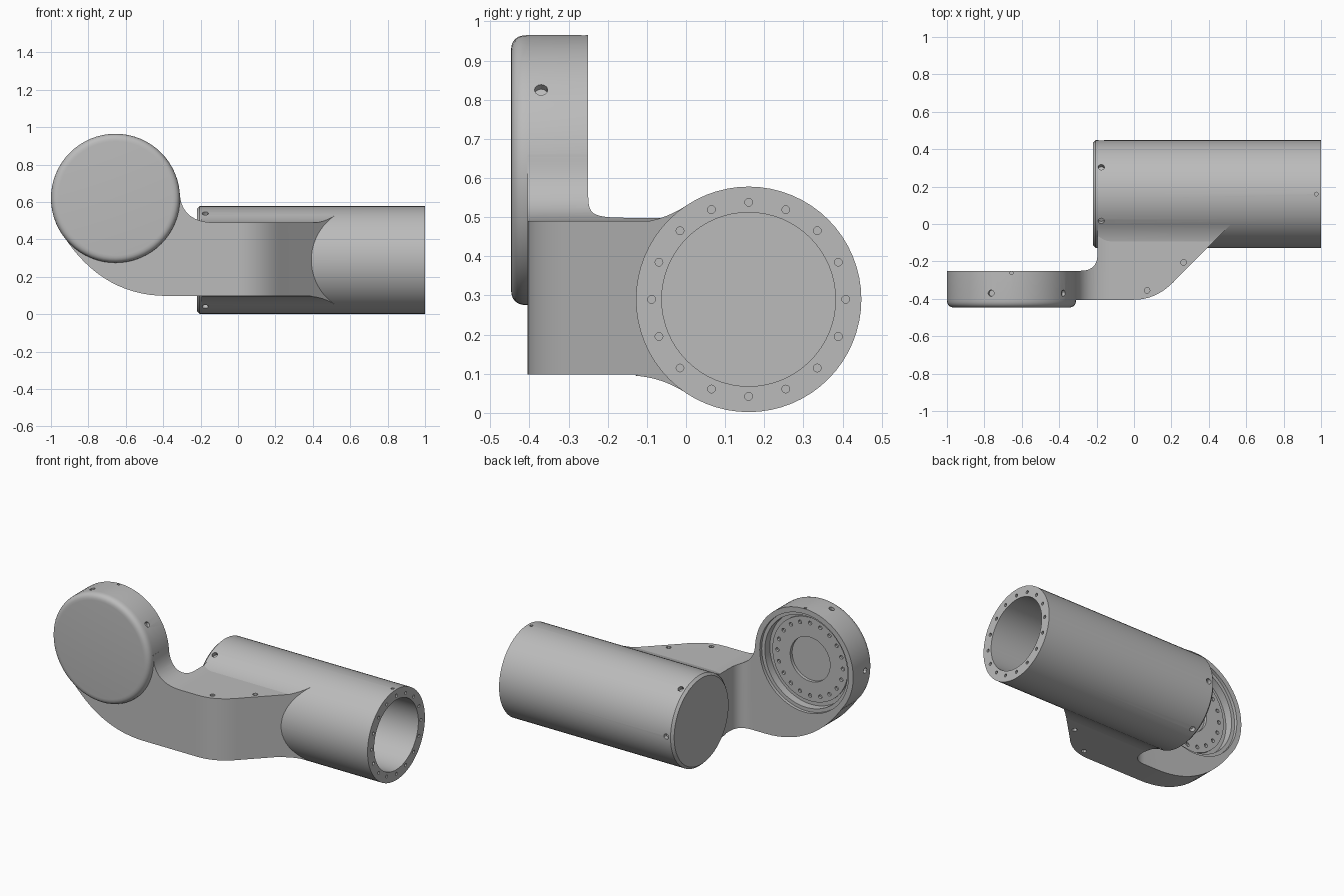
import bpy, bmesh
from math import pi, cos, sin, radians
from mathutils import Vector

if "Cube" in bpy.data.objects:
    bpy.data.objects.remove(bpy.data.objects["Cube"], do_unlink=True)

grey = bpy.data.materials.new("machined grey")
grey.use_nodes = True
COLOR = (0.5, 0.5, 0.5, 1)
grey.diffuse_color = COLOR
grey.node_tree.nodes["Principled BSDF"].inputs["Base Color"].default_value = COLOR

X, Y, Z = Vector((1, 0, 0)), Vector((0, 1, 0)), Vector((0, 0, 1))
TUBE = Vector((0, 0.16, 0.29))      # tube axis, along x
JOINT = Vector((-0.655, 0, 0.62))   # joint axis, along y
TUBE_R, JOINT_R = 0.288, 0.345


def finish(bm, name):
    bmesh.ops.recalc_face_normals(bm, faces=bm.faces)
    mesh = bpy.data.meshes.new(name)
    bm.to_mesh(mesh)
    bm.free()
    mesh.materials.append(grey)
    obj = bpy.data.objects.new(name, mesh)
    bpy.context.collection.objects.link(obj)
    return obj


def lathe(name, center, axis, profile, steps=64):
    """Spin (radius, distance along axis) points around an axis."""
    bm = bmesh.new()
    verts = [bm.verts.new(center + axis * t + Z * r) for r, t in profile]
    edges = [bm.edges.new(pair) for pair in zip(verts, verts[1:])]
    bmesh.ops.spin(bm, geom=verts + edges, cent=center, axis=axis,
                   angle=2 * pi, steps=steps, use_merge=False)
    bmesh.ops.remove_doubles(bm, verts=bm.verts, dist=0.0002)
    return finish(bm, name)


def prism(name, points, u, v, w, start, end):
    """Extrude a 2D outline in the u-v plane along w."""
    bm = bmesh.new()
    face = bm.faces.new([bm.verts.new(u * a + v * b + w * start) for a, b in points])
    new = bmesh.ops.extrude_face_region(bm, geom=[face])["geom"]
    moved = [g for g in new if isinstance(g, bmesh.types.BMVert)]
    bmesh.ops.translate(bm, verts=moved, vec=w * (end - start))
    return finish(bm, name)


def bend(a, c, b, n=10):
    """Points on a curve from a to b, pulled toward c."""
    return [tuple((1 - t) ** 2 * p + 2 * t * (1 - t) * q + t * t * r
                  for p, q, r in zip(a, c, b)) for t in (i / n for i in range(n + 1))]


def pins(holes, radius, depth):
    """Short cylinders at (position, direction), used to drill screw holes."""
    bm = bmesh.new()
    for pos, direction in holes:
        matrix = Z.rotation_difference(direction).to_matrix().to_4x4()
        matrix.translation = pos
        bmesh.ops.create_cone(bm, cap_ends=True, segments=12, radius1=radius,
                              radius2=radius, depth=depth * 2, matrix=matrix)
    return finish(bm, "hole_cutter")


def boolean(obj, tool, operation="DIFFERENCE"):
    tool.hide_render = True
    mod = obj.modifiers.new("cut", "BOOLEAN")
    mod.operation, mod.solver, mod.object = operation, "EXACT", tool
    bpy.context.view_layer.objects.active = obj
    bpy.ops.object.modifier_apply(modifier=mod.name)
    bpy.data.objects.remove(tool, do_unlink=True)


def around(a, b, count, offset=0):
    for i in range(count):
        angle = radians(offset) + 2 * pi * i / count
        yield a * cos(angle) + b * sin(angle)


# Hollow tube with a closed, chamfered rear end
tube = lathe("main_tube", TUBE, X, [
    (0, -0.22), (0.273, -0.22), (TUBE_R, -0.205), (TUBE_R, 1),
    (0.222, 1), (0.222, -0.15), (0, -0.15)])
boolean(tube, pins([(TUBE + X + d * 0.248, X) for d in around(Z, Y, 16)], 0.01, 0.02))
boolean(tube, pins([(TUBE - X * 0.175 + d * TUBE_R, d)
                    for d in around(Z, Y, 6, 30)], 0.017, 0.025))
boolean(tube, pins([(TUBE + X * 0.975 + Z * TUBE_R, Z)], 0.01, 0.012))

# Round joint housing with a rounded front cap and a stepped recess behind
corner = bend((JOINT_R - 0.04, -0.447), (JOINT_R, -0.447), (JOINT_R, -0.405), 6)
joint = lathe("joint_housing", JOINT, Y, [(0, -0.447)] + corner + [
    (JOINT_R, -0.25), (0.312, -0.25), (0.312, -0.27), (0.29, -0.27), (0.29, -0.32),
    (0.265, -0.32), (0.265, -0.31), (0.14, -0.31), (0.14, -0.33), (0, -0.33)])
boolean(joint, pins([(JOINT - Y * 0.37 + d * JOINT_R, d)
                     for d in around(Z, X, 5, -18.5)], 0.017, 0.02))
boolean(joint, pins([(JOINT - Y * 0.31 + d * 0.23, Y) for d in around(Z, X, 20)], 0.012, 0.015))
boolean(joint, pins([(JOINT - Y * 0.262 + Z * JOINT_R, Z)], 0.009, 0.01))

# Plan outline shared by the arm and its flare onto the tube
plan = ([(-1, -0.405)] + bend((0, -0.405), (0.13, -0.405), (0.23, -0.29))
        + [(0.53, 0.01), (0.53, 0.1), (-0.195, 0.1)]
        + bend((-0.195, -0.16), (-0.195, -0.25), (-0.285, -0.25)) + [(-1, -0.25)])

# Arm: side outline sweeping from the joint, trimmed to the plan
side = (bend((-0.915, 0.392), (-0.71, 0.098), (-0.38, 0.098), 14)
        + [(0.6, 0.098), (0.6, 0.49)]
        + bend((-0.12, 0.49), (-0.31, 0.49), (-0.312, 0.66), 14) + [(-0.655, 0.62)])
arm = prism("curved_arm", side, X, Z, Y, -0.5, 0.2)
boolean(arm, prism("plan_cutter", plan, X, Y, Z, -0.1, 1), "INTERSECT")
boolean(arm, lathe("joint_cutter", JOINT, Y, [(0, -0.6), (0.325, -0.6), (0.325, 0.1), (0, 0.1)]))
boolean(arm, lathe("tube_cutter", TUBE, X, [(0, -0.6), (0.25, -0.6), (0.25, 0.9), (0, 0.9)]))
boolean(arm, pins([(Vector((x, y, z)), Z) for x, y in ((0.07, -0.355), (0.265, -0.205))
                   for z in (0.098, 0.49)], 0.015, 0.02))

# Flares blending the arm into the tube, above and below
flares = []
for name, sign in (("upper_flare", 1), ("lower_flare", -1)):
    curve = bend((-0.13, 0.195), (-0.06, 0.2), (0.0, 0.239)) + [(0.01, 0.225), (-0.06, 0.16)]
    section = [(y, TUBE.z + sign * h) for y, h in curve]
    flare = prism(name, section, Y, Z, X, -0.195, 0.6)
    boolean(flare, prism("plan_cutter", plan, X, Y, Z, -0.1, 1), "INTERSECT")
    flares.append(flare)

# Smooth shading with crisp edges
bpy.ops.object.select_all(action="DESELECT")
for obj in [tube, joint, arm] + flares:
    obj.select_set(True)
    bpy.context.view_layer.objects.active = obj
bpy.ops.object.shade_smooth_by_angle(angle=radians(30))
